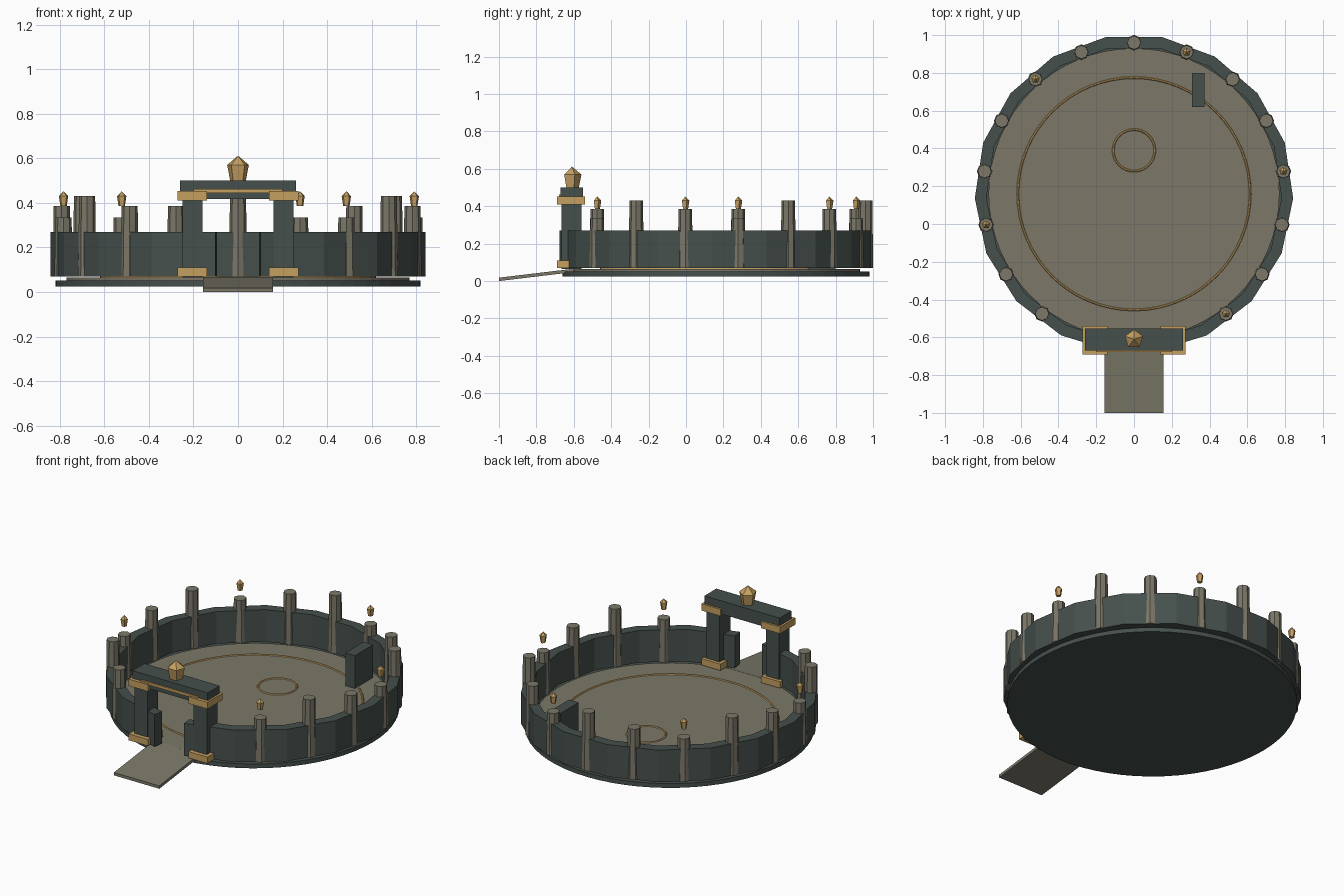
import bpy, bmesh
from math import sin, cos, pi, radians

if "Cube" in bpy.data.objects:
    bpy.data.objects.remove(bpy.data.objects["Cube"])

CY = 0.16            # arena centre on y
N = 17               # wall segments
GAP = radians(6.9)   # half opening at the gate
STEP = (2 * pi - 2 * GAP) / N


def material(name, rgb):
    m = bpy.data.materials.new(name)
    m.diffuse_color = (*rgb, 1)
    m.use_nodes = True
    m.node_tree.nodes["Principled BSDF"].inputs["Base Color"].default_value = m.diffuse_color
    return m


DARK = material("dark_stone", (0.06, 0.08, 0.073))
TAN = material("pale_stone", (0.2, 0.185, 0.14))
GOLD = material("gold", (0.56, 0.35, 0.12))


def make(name, bm, mat):
    bmesh.ops.recalc_face_normals(bm, faces=bm.faces)
    me = bpy.data.meshes.new(name)
    bm.to_mesh(me)
    bm.free()
    me.materials.append(mat)
    ob = bpy.data.objects.new(name, me)
    bpy.context.collection.objects.link(ob)
    return ob


def box(name, x0, x1, y0, y1, z0, z1, mat):
    bm = bmesh.new()
    bmesh.ops.create_cube(bm, size=1)
    for v in bm.verts:
        v.co = ((x0 + x1) / 2 + v.co.x * (x1 - x0),
                (y0 + y1) / 2 + v.co.y * (y1 - y0),
                (z0 + z1) / 2 + v.co.z * (z1 - z0))
    return make(name, bm, mat)


def lathe(name, profile, sides, loc, mat, turn=0.0):
    """Stack of rings (radius, z); a zero radius closes to a point."""
    bm = bmesh.new()
    rings = []
    for r, z in profile:
        angles = [turn + 2 * pi * i / sides for i in range(sides)] if r else [0]
        rings.append([bm.verts.new((loc[0] + r * cos(a), loc[1] + r * sin(a), loc[2] + z))
                      for a in angles])
    for a, b in zip(rings, rings[1:]):
        for i in range(sides):
            j = (i + 1) % sides
            bm.faces.new((a[i], a[j], b[0]) if len(b) == 1 else (a[i], a[j], b[j], b[i]))
    for ring in (rings[0], rings[-1]):
        if len(ring) > 1:
            bm.faces.new(ring)
    return make(name, bm, mat)


def inlay(name, r, y, mat):
    bpy.ops.mesh.primitive_torus_add(major_radius=r, minor_radius=0.006, major_segments=64,
                                     minor_segments=6, location=(0, y, 0.065))
    bpy.context.object.name = name
    bpy.context.object.data.materials.append(mat)


# Base, floor and floor inlays
lathe("base_disc", [(0.82, 0.025), (0.82, 0.052)], 64, (0, CY, 0), DARK)
lathe("arena_floor", [(0.77, 0.052), (0.77, 0.065)], 64, (0, CY, 0), TAN)
inlay("large_floor_ring", 0.615, CY, GOLD)
inlay("small_floor_ring", 0.11, 0.39, GOLD)

# Faceted ring wall, open at the gate
bm = bmesh.new()
sections = []
for i in range(N + 1):
    a = -pi / 2 + GAP + i * STEP
    sections.append([bm.verts.new((r * cos(a), CY + r * sin(a), z))
                     for r, z in ((0.782, 0.07), (0.843, 0.07), (0.843, 0.27), (0.782, 0.27))])
for s, t in zip(sections, sections[1:]):
    for k in range(4):
        m = (k + 1) % 4
        bm.faces.new((s[k], s[m], t[m], t[k]))
bm.faces.new(sections[0])
bm.faces.new(sections[-1])
make("ring_wall", bm, DARK)

# Tapered posts at segment middles, a lamp over every third
for i in range(1, N - 1):
    a = -pi / 2 + GAP + (i + 0.5) * STEP
    x, y = 0.8 * cos(a), CY + 0.8 * sin(a)
    top = (0.385, 0.335, 0.43)[i % 3]
    lathe(f"wall_post_{i}", [(0.041, 0.07), (0.036, top)], 8, (x, y, 0), TAN, pi / 2)
    if i % 3 == 1:
        lathe(f"lamp_{i}", [(0.015, 0), (0.022, 0.045), (0, 0.067)], 5, (x, y, 0.385), GOLD, pi / 2)

# Standing block inside the arena
box("inner_block", 0.307, 0.373, 0.62, 0.80, 0.065, 0.27, DARK)

# Gate columns with gold bases and caps
for side, s in (("left", -1), ("right", 1)):
    def pair(name, a, b, *rest):
        box(f"gate_{name}_{side}", min(s * a, s * b), max(s * a, s * b), *rest)
    pair("column", 0.16, 0.25, -0.665, -0.56, 0.065, 0.42, DARK)
    pair("base", 0.14, 0.272, -0.69, -0.54, 0.07, 0.11, GOLD)
    pair("cap", 0.14, 0.272, -0.69, -0.54, 0.41, 0.452, GOLD)

# Lintel, trim and finial
box("gate_lintel", -0.26, 0.26, -0.67, -0.552, 0.418, 0.5, DARK)
box("lintel_trim", -0.2, 0.2, -0.678, -0.66, 0.445, 0.462, GOLD)
lathe("gate_finial", [(0.037, 0), (0.051, 0.07), (0, 0.112)], 5, (0, -0.61, 0.5), GOLD, pi / 2)

# Entrance ramp
ramp = box("entrance_ramp", -0.157, 0.157, -1.0, -0.6, 0.0, 0.018, TAN)
for v in ramp.data.vertices:
    if v.co.y > -0.8:
        v.co.z += 0.048
